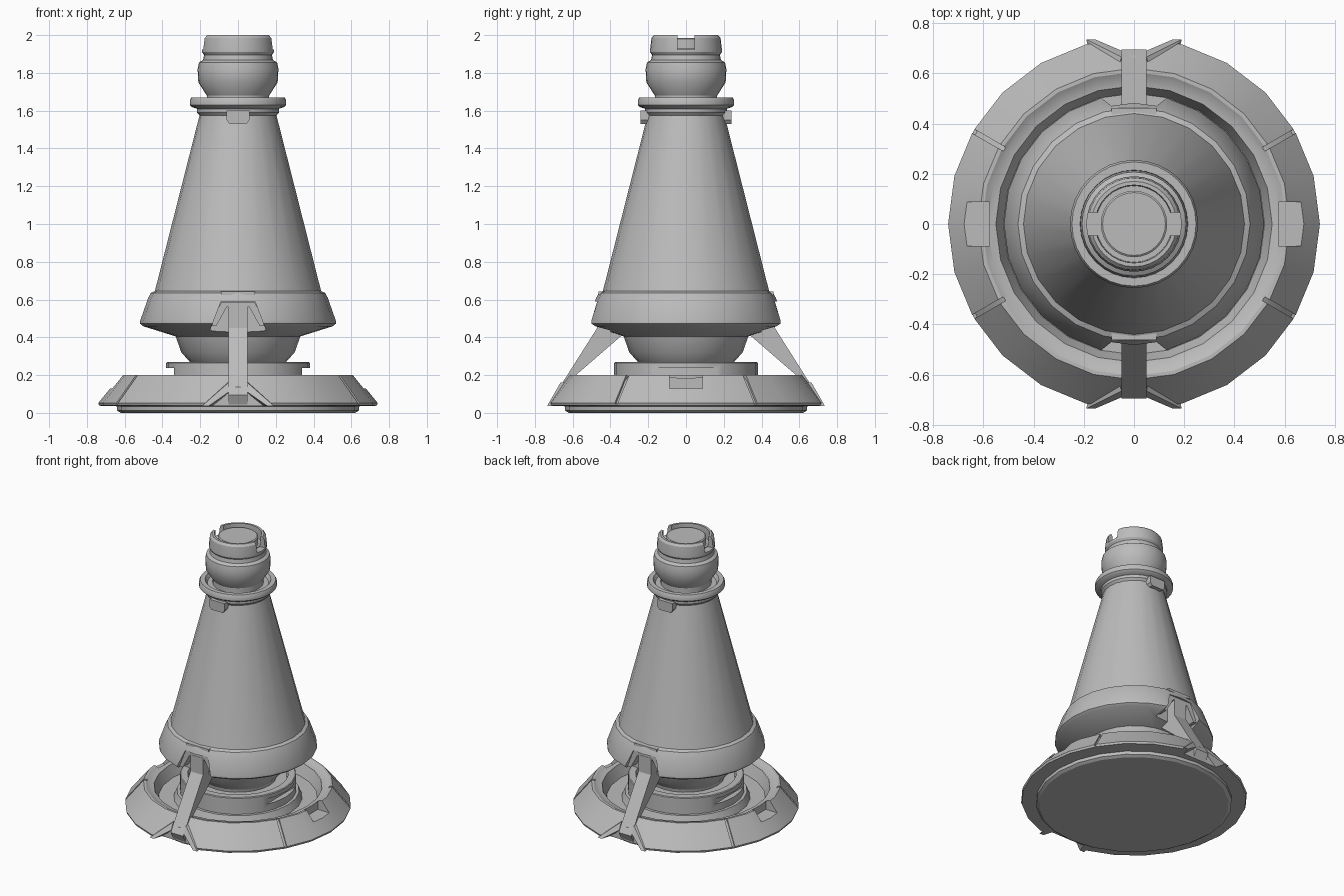
import bpy, bmesh
from math import radians, tau
from mathutils import Matrix, Vector

cube = bpy.data.objects.get("Cube")
if cube:
    bpy.data.objects.remove(cube, do_unlink=True)

grey = bpy.data.materials.new("plain grey")
grey.use_nodes = True
grey.diffuse_color = (0.5, 0.5, 0.5, 1)
grey.node_tree.nodes["Principled BSDF"].inputs["Base Color"].default_value = grey.diffuse_color

FRONT, BACK, LEFT, RIGHT = -90, 90, 0, 180


def finish(bm, name):
    bmesh.ops.recalc_face_normals(bm, faces=bm.faces)
    mesh = bpy.data.meshes.new(name)
    bm.to_mesh(mesh)
    bm.free()
    mesh.materials.append(grey)
    obj = bpy.data.objects.new(name, mesh)
    bpy.context.collection.objects.link(obj)
    return obj


def activate(obj):
    bpy.ops.object.select_all(action='DESELECT')
    obj.select_set(True)
    bpy.context.view_layer.objects.active = obj


def smooth(obj):
    activate(obj)
    bpy.ops.object.shade_smooth_by_angle(angle=radians(30))


def lathe(name, profile, sides):
    """Turn a (radius, height) profile around z."""
    bm = bmesh.new()
    verts = [bm.verts.new((r, 0, z)) for r, z in profile]
    edges = [bm.edges.new(pair) for pair in zip(verts, verts[1:])]
    bmesh.ops.spin(bm, geom=verts + edges, cent=(0, 0, 0), axis=(0, 0, 1),
                   angle=tau, steps=sides, use_merge=False)
    bmesh.ops.remove_doubles(bm, verts=bm.verts, dist=0.0005)
    return finish(bm, name)


def prism(name, points, near, far, angle, across=False):
    """Extrude a (radius, z) outline sideways, or an (across, z) outline radially."""
    bm = bmesh.new()
    place = (lambda u, z, d: (d, u, z)) if across else (lambda u, z, d: (u, d, z))
    face = bm.faces.new([bm.verts.new(place(u, z, near)) for u, z in points])
    out = bmesh.ops.extrude_face_region(bm, geom=[face])
    moved = [v for v in out["geom"] if isinstance(v, bmesh.types.BMVert)]
    bmesh.ops.translate(bm, verts=moved, vec=Vector(place(0, 0, far - near)))
    bmesh.ops.rotate(bm, verts=bm.verts, cent=(0, 0, 0),
                     matrix=Matrix.Rotation(radians(angle), 3, 'Z'))
    return finish(bm, name)


def cut(obj, cutter):
    cutter.hide_render = True
    mod = obj.modifiers.new("cut", 'BOOLEAN')
    mod.operation, mod.solver, mod.object = 'DIFFERENCE', 'EXACT', cutter
    activate(obj)
    bpy.ops.object.modifier_apply(modifier=mod.name)
    bpy.data.objects.remove(cutter, do_unlink=True)


def box(half, low, high):
    return [(-half, low), (half, low), (half, high), (-half, high)]


def mirrored(half):
    """Complete a symmetric outline from its right half, listed bottom to top."""
    return half + [(-u, z) for u, z in reversed(half)]


# Base ring with inner trough and raised centre platform
base = lathe("base_ring", [
    (0, 0), (.62, 0), (.64, .012), (.64, .035), (.735, .038), (.74, .052), (.66, .15),
    (.62, .2), (.605, .2), (.58, .185), (.55, .18), (.52, .1), (.42, .1), (.4, .15),
    (.38, .15), (.38, .265), (.375, .27), (.33, .27), (.32, .25), (0, .25)], 24)
for side in (LEFT, RIGHT):
    cut(base, prism("side_notch", box(.088, .13, .3), .575, .8, side, True))
    cut(base, prism("platform_notch", box(.18, .2, .238), .34, .45, side, True))
for end in (FRONT, BACK):
    cut(base, prism("foot_gap", mirrored([(.17, .02), (.05, .16)]), .67, .85, end, True))
for angle in (30, 150, 210, 330):
    groove = [(.595, .19), (.63, .17), (.725, .05), (.8, .03), (.8, .25), (.595, .25)]
    cut(base, prism("seam", groove, -.009, .009, angle))
smooth(base)

# Neck, flared collar and tall cone
body = lathe("cone_body", [
    (0, .24), (.25, .24), (.255, .27), (.3, .32), (.33, .405), (.5, .458), (.518, .472),
    (.518, .488), (.475, .61), (.462, .635), (.44, .645), (.2, 1.59), (0, 1.59)], 24)
for end in (FRONT, BACK):
    cut(body, prism("strut_notch", mirrored([(.17, .38), (.09, .59)]), .4, .7, end, True))
smooth(body)

# Flange and turned cap
smooth(lathe("top_flange", [
    (0, 1.57), (.2, 1.57), (.217, 1.59), (.217, 1.61), (.245, 1.62), (.255, 1.63),
    (.255, 1.655), (.247, 1.67), (.215, 1.67), (.2, 1.645), (0, 1.645)], 32))
cap = lathe("top_cap", [
    (0, 1.63), (.165, 1.63), (.165, 1.68), (.21, 1.75), (.214, 1.82), (.207, 1.855),
    (.185, 1.868), (.18, 1.895), (.19, 1.91), (.19, 1.925), (.183, 1.985), (.17, 2),
    (.155, 2), (.152, 1.93), (.132, 1.93), (.132, 1.98), (.125, 1.985), (0, 1.985)], 32)
for side in (LEFT, RIGHT):
    cut(cap, prism("cap_notch", box(.046, 1.925, 2.1), .142, .3, side, True))
smooth(cap)

# Struts, brackets, tabs and splayed feet, front and back
for end, label in ((FRONT, "front"), (BACK, "back")):
    prism(label + "_strut", [
        (.67, .045), (.695, .095), (.47, .45), (.47, .57), (.4, .57), (.34, .41),
        (.6, .185), (.6, .045)], -.05, .05, end)
    prism(label + "_bracket", [
        (-.15, .46), (-.087, .588), (.087, .588), (.15, .46), (.115, .46), (.06, .56),
        (-.06, .56), (-.115, .46)], .39, .468, end, True)
    prism(label + "_lip", box(.09, .625, .642), .4, .462, end, True)
    prism(label + "_tab", mirrored([(.045, 1.53), (.06, 1.55), (.06, 1.6)]),
          .17, .24, end, True)
    for sign in (-1, 1):
        bm = bmesh.new()
        for r, t, z in ((.735, .19, .037), (.735, .155, .037), (.69, .05, .11),
                        (.665, .05, .16), (.62, .06, .16), (.65, .17, .037),
                        (.65, .13, .037), (.62, .05, .1)):
            bm.verts.new((r, sign * t, z))
        bmesh.ops.convex_hull(bm, input=bm.verts)
        bmesh.ops.rotate(bm, verts=bm.verts, cent=(0, 0, 0),
                         matrix=Matrix.Rotation(radians(end), 3, 'Z'))
        finish(bm, label + ("_left_foot" if sign * (1 if end == FRONT else -1) > 0
                            else "_right_foot"))
